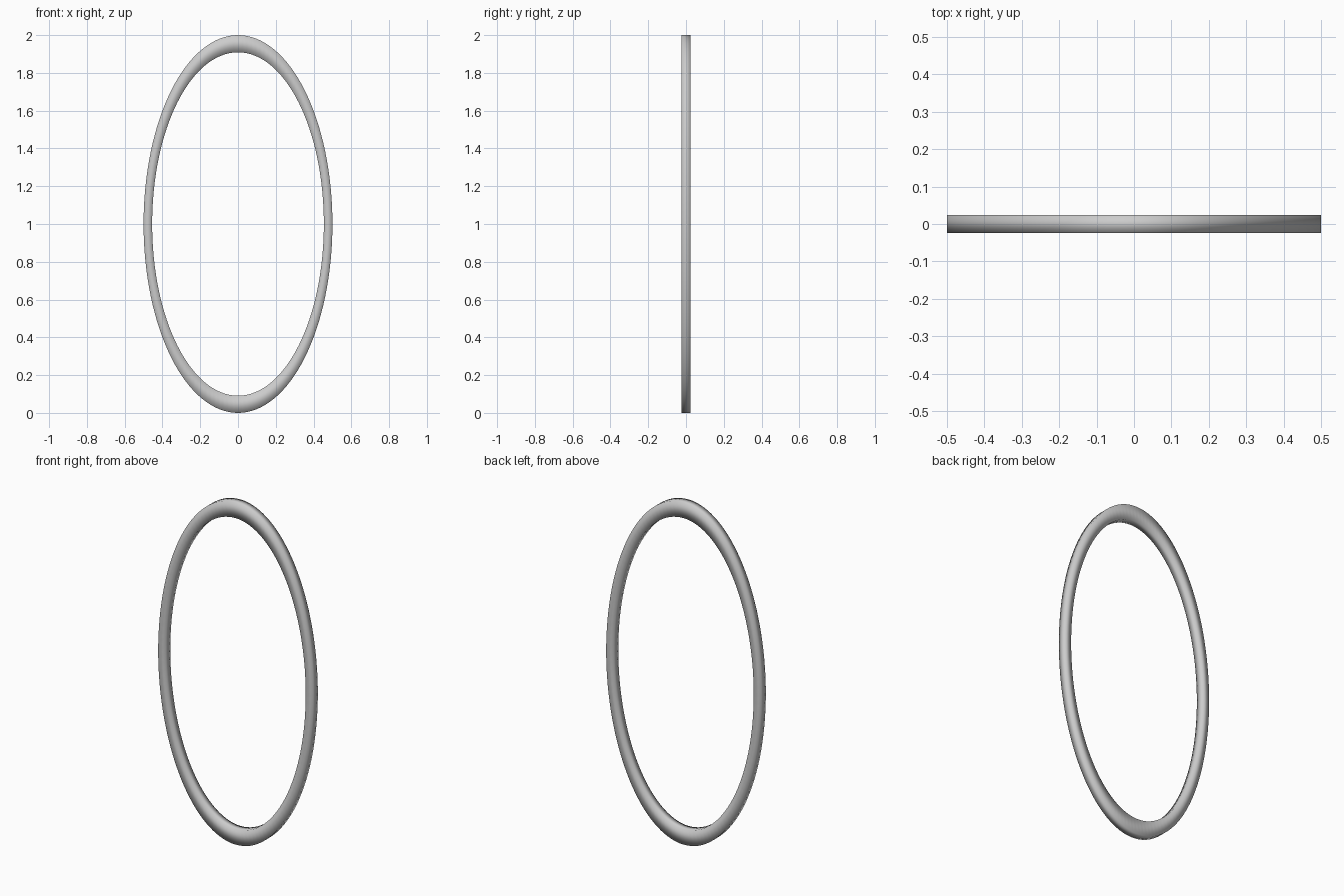
import bpy
import bmesh
import math

if "Cube" in bpy.data.objects:
    bpy.data.objects.remove(bpy.data.objects["Cube"])

SEGS = 128
DEPTH = 0.0235
# square-edged section: (x radius, z radius, y) per corner
SECTION = [(0.5, 1.0, -DEPTH), (0.5, 1.0, DEPTH),
           (0.4545, 0.909, DEPTH), (0.4545, 0.909, -DEPTH)]

# Oval ring: square section swept round an ellipse, smooth shaded
bm = bmesh.new()
loops = []
for i in range(SEGS):
    a = 2 * math.pi * i / SEGS
    loops.append([bm.verts.new((rx * math.cos(a), y, 1 + rz * math.sin(a)))
                  for rx, rz, y in SECTION])
for i in range(SEGS):
    p, q = loops[i], loops[(i + 1) % SEGS]
    for j in range(4):
        k = (j + 1) % 4
        bm.faces.new((p[j], p[k], q[k], q[j])).smooth = True
bmesh.ops.recalc_face_normals(bm, faces=bm.faces)
mesh = bpy.data.meshes.new("oval_ring")
bm.to_mesh(mesh)
bm.free()
ring = bpy.data.objects.new("oval_ring", mesh)
bpy.context.collection.objects.link(ring)
